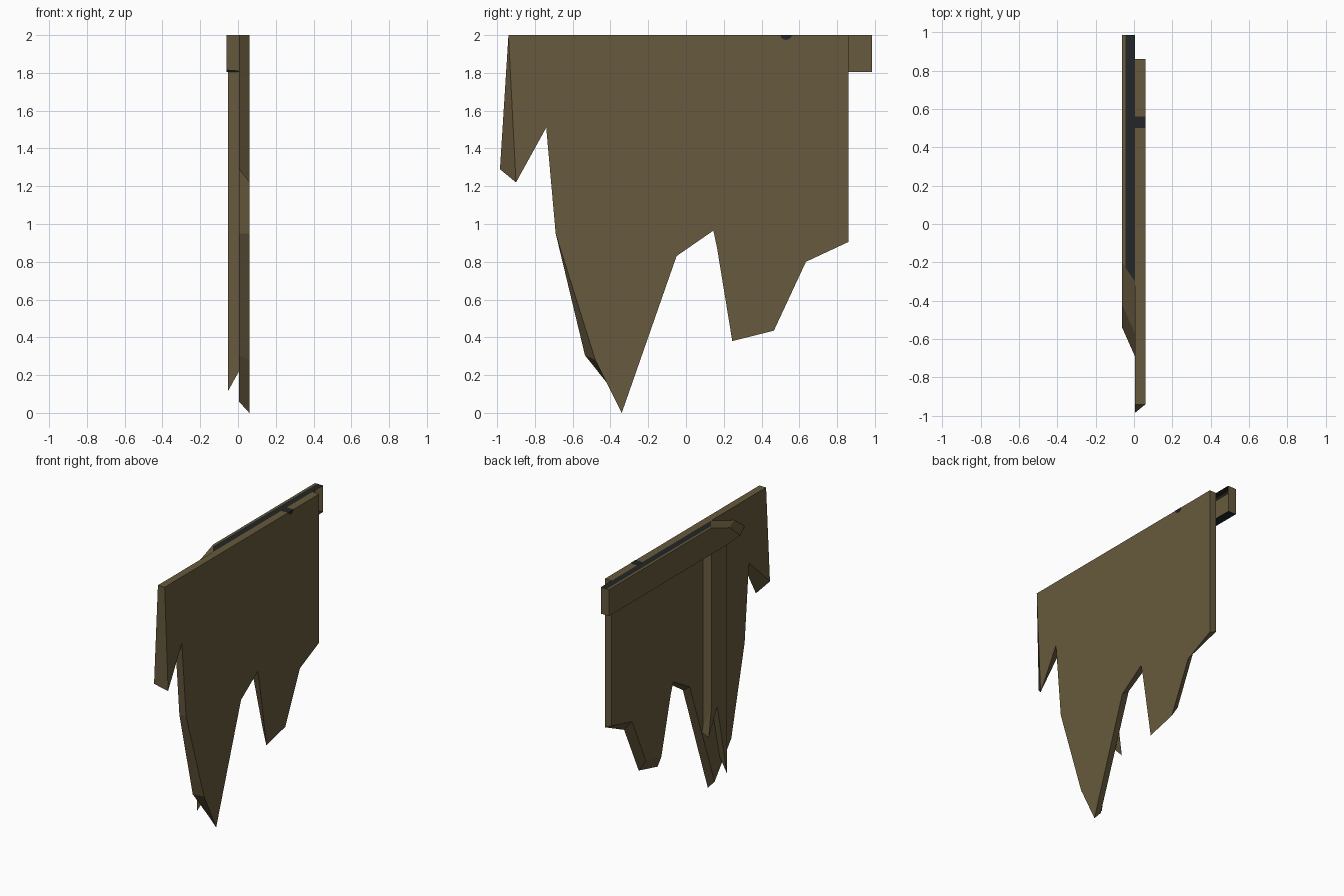
import bpy, bmesh, math

if "Cube" in bpy.data.objects:
    bpy.data.objects.remove(bpy.data.objects["Cube"])


def material(name, rgb):
    m = bpy.data.materials.new(name)
    m.diffuse_color = (*rgb, 1)
    m.use_nodes = True
    m.node_tree.nodes["Principled BSDF"].inputs["Base Color"].default_value = m.diffuse_color
    return m


BROWN = material("brown_cloth", (0.135, 0.102, 0.047))
DARK = material("dark_trim", (0.017, 0.019, 0.020))


def loft(name, sections, mats=(BROWN,), cap_end=True, rule=None):
    """Join (x, [(y, z), ...]) outlines of equal length into one solid."""
    bm = bmesh.new()
    rings = [[bm.verts.new((x, y, z)) for y, z in pts] for x, pts in sections]
    n = len(rings[0])
    for a, b in zip(rings, rings[1:]):
        for i in range(n):
            j = (i + 1) % n
            bm.faces.new((a[i], a[j], b[j], b[i]))
    caps = [bm.faces.new(rings[0][::-1])]
    if cap_end:
        caps.append(bm.faces.new(rings[-1]))
    bmesh.ops.recalc_face_normals(bm, faces=bm.faces)
    bm.normal_update()
    if rule:
        for f in bm.faces:
            f.material_index = rule(f)
    bmesh.ops.triangulate(bm, faces=caps)
    me = bpy.data.meshes.new(name)
    bm.to_mesh(me)
    bm.free()
    for m in mats:
        me.materials.append(m)
    ob = bpy.data.objects.new(name, me)
    bpy.context.collection.objects.link(ob)
    return ob


# Torn main panel: outer outline and slightly offset inner outline
outer = [(-.94, 2), (-.90, 1.22), (-.74, 1.51), (-.69, .95), (-.48, .28),
         (-.34, 0), (-.05, .83), (.145, .965), (.165, .87), (.245, .38),
         (.465, .435), (.635, .80), (.86, .905), (.86, 2)]
inner = [(-.94, 2), (-.985, 1.29), (-.74, 1.52), (-.69, .95), (-.535, .305),
         (-.34, .06), (-.05, .87), (.14, .98), (.17, .90), (.28, .48),
         (.46, .52), (.62, .87), (.86, .93), (.86, 2)]
loft("torn_panel", [(.06, outer), (.005, inner)])

# Top band with a drooping end, open where it meets the panel
band_out = [(.985, 1.805), (.985, 2), (-.20, 2), (-.42, 1.92), (-.54, 1.815), (-.40, 1.805)]
band_in = [(.985, 1.805), (.985, 2), (-.30, 2), (-.57, 1.90), (-.69, 1.81), (-.40, 1.805)]
t = 0.27
band_mid = [(a[0] + (b[0] - a[0]) * t, a[1] + (b[1] - a[1]) * t)
            for a, b in zip(band_out, band_in)]


def band_rule(f):
    # Dark top (leaving a brown rim) and dark underside
    c = f.calc_center_median()
    flat = abs(f.normal.z) > 0.97 and c.y > 0
    return 1 if flat and (c.x > -.045 or c.z < 1.9) else 0


loft("top_band", [(-.062, band_out), (-.062 + .067 * t, band_mid), (.005, band_in)],
     (BROWN, DARK), cap_end=False, rule=band_rule)

# Hanging torn strip below the band
strip_out = [(-.22, 1.81), (-.22, .67), (-.19, .46), (-.29, .65), (-.40, .115), (-.40, 1.81)]
strip_in = [(-.205, 1.81), (-.205, .52), (-.19, .48), (-.29, .70), (-.40, .22), (-.40, 1.81)]
loft("hanging_strip", [(-.053, strip_out), (.005, strip_in)], cap_end=False)

# Small dark half-round pin set in the panel's top edge
pin = [(.53 + .03 * math.cos(a), 2.001 + .026 * math.sin(a))
       for a in (math.pi + math.pi * i / 8 for i in range(9))]
loft("top_pin", [(.003, pin), (.061, pin)], (DARK,))
